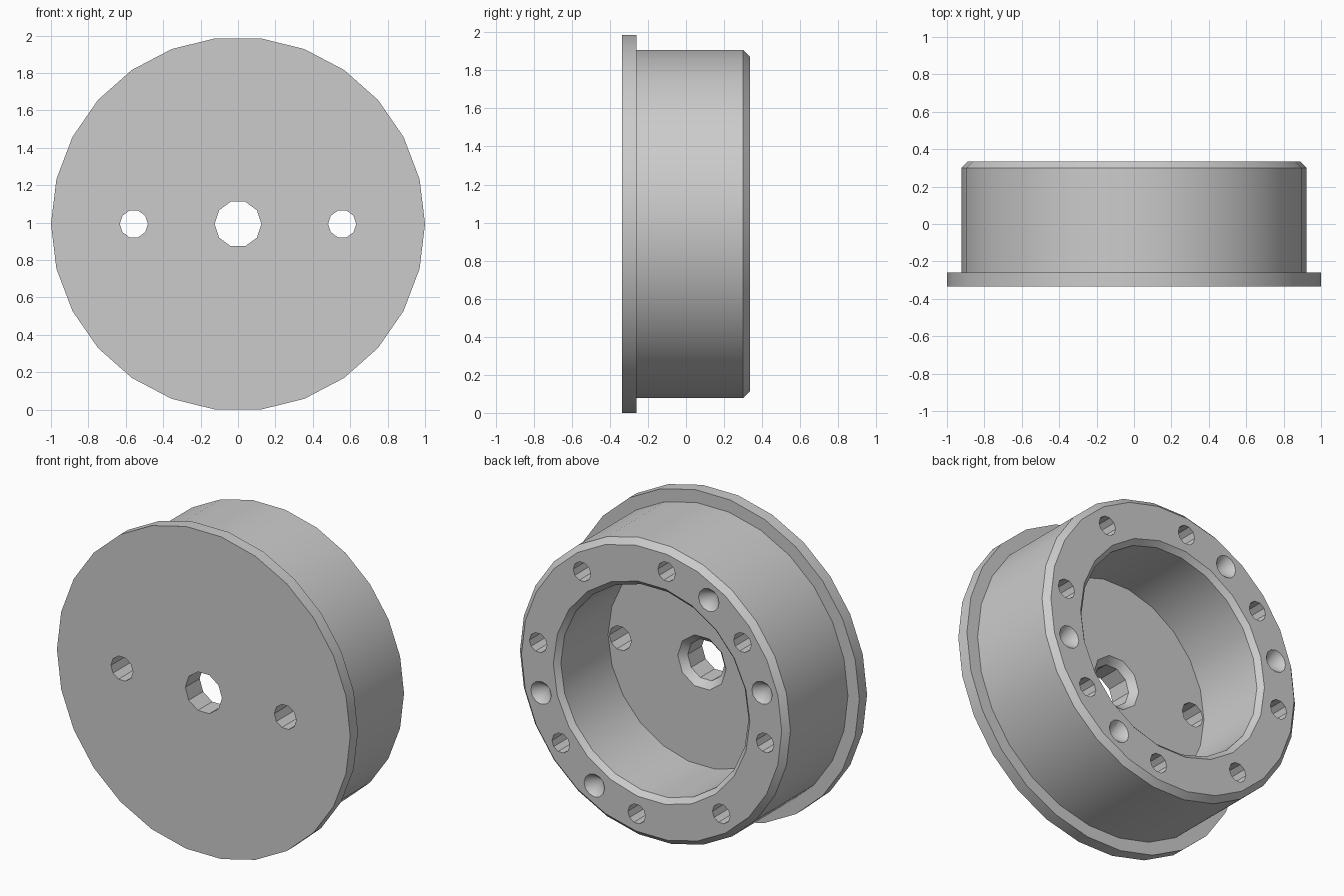
import bpy, bmesh, math

cube = bpy.data.objects.get("Cube")
if cube:
    bpy.data.objects.remove(cube, do_unlink=True)

CENTRE_Z = math.cos(math.pi / 26)

metal = bpy.data.materials.new("plain_grey")
metal.use_nodes = True
grey = (0.6, 0.6, 0.6, 1)
metal.diffuse_color = grey
metal.node_tree.nodes["Principled BSDF"].inputs["Base Color"].default_value = grey


def turned(name, profile, sides, x=0, z=0):
    """Closed solid turned about the y axis; profile is (radius, y) from front to back."""
    bm = bmesh.new()
    rings = []
    for radius, y in profile:
        if radius == 0:
            rings.append([bm.verts.new((x, y, z + CENTRE_Z))])
            continue
        angles = [2 * math.pi * i / sides for i in range(sides)]
        rings.append([bm.verts.new((x + radius * math.cos(a), y,
                                    z + CENTRE_Z + radius * math.sin(a))) for a in angles])
    for a, b in zip(rings, rings[1:]):
        for i in range(sides):
            j = (i + 1) % sides
            if len(a) == 1:
                bm.faces.new((a[0], b[j], b[i]))
            else:
                bm.faces.new((a[i], a[j], b[j], b[i]))
    for ring in (rings[0], rings[-1]):
        if len(ring) > 1:
            bm.faces.new(ring)
    bmesh.ops.recalc_face_normals(bm, faces=bm.faces)
    mesh = bpy.data.meshes.new(name)
    bm.to_mesh(mesh)
    bm.free()
    mesh.materials.append(metal)
    obj = bpy.data.objects.new(name, mesh)
    bpy.context.collection.objects.link(obj)
    return obj


# Flange and chamfered drum
hub = turned("flanged_hub", [(1, -0.335), (1, -0.26), (0.922, -0.26),
                             (0.922, 0.3), (0.887, 0.335)], 26)

# Round recess with a chamfered mouth
cutters = [turned("recess_cutter", [(0.64, -0.155), (0.64, 0.305),
                                    (0.67, 0.335), (0.69, 0.355)], 22)]

# Centre bore with a chamfer on the recess floor
cutters.append(turned("bore_cutter", [(0.125, -0.4), (0.125, -0.195),
                                      (0.165, -0.155), (0.165, -0.1)], 10))

# Pair of through holes in the front wall
for side in (-1, 1):
    cutters.append(turned("pin_hole_cutter", [(0.075, -0.4), (0.075, -0.1)], 10, x=side * 0.557))


def on_rim(degrees):
    a = math.radians(degrees)
    return {"x": 0.78 * math.cos(a), "z": 0.78 * math.sin(a)}


# Ring of eight blind holes, and four conical dimples between them
for i in range(8):
    cutters.append(turned("rim_hole_cutter", [(0.06, 0.03), (0.06, 0.4)], 10, **on_rim(7.5 + 45 * i)))
for degrees in (120, 165, 300, 345):
    cutters.append(turned("dimple_cutter", [(0, 0.26), (0.07, 0.335), (0.07, 0.4)], 12, **on_rim(degrees)))

bpy.ops.object.select_all(action="DESELECT")
bpy.context.view_layer.objects.active = hub
hub.select_set(True)
for cutter in cutters:
    cutter.hide_render = True
    cut = hub.modifiers.new("cut", "BOOLEAN")
    cut.operation = "DIFFERENCE"
    cut.solver = "EXACT"
    cut.object = cutter
    bpy.ops.object.modifier_apply(modifier=cut.name)
    bpy.data.objects.remove(cutter, do_unlink=True)

bpy.ops.object.shade_smooth_by_angle(angle=math.radians(30))
